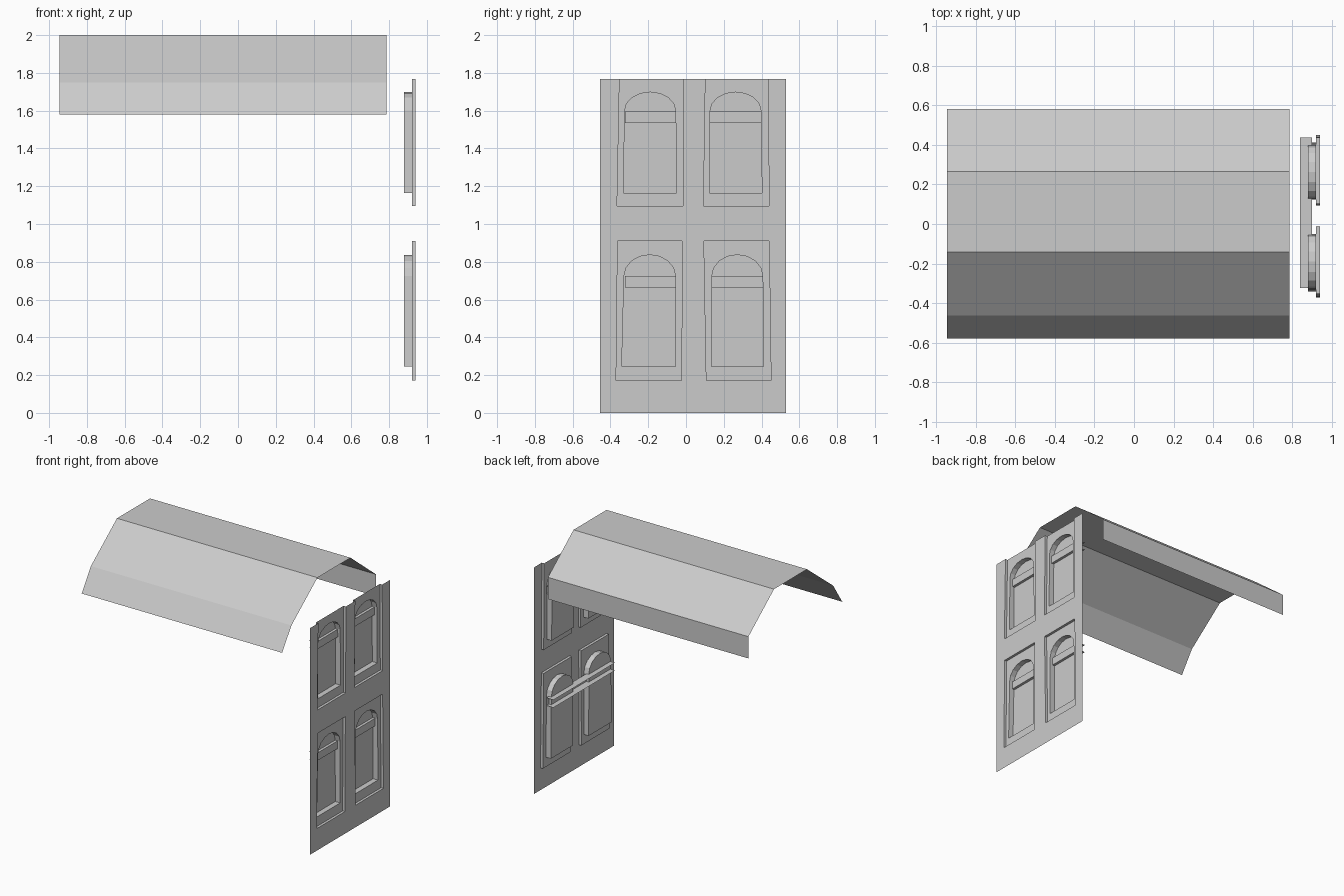
import bpy, bmesh, math

if "Cube" in bpy.data.objects:
    bpy.data.objects.remove(bpy.data.objects["Cube"])

FRONT_X, PANEL_X, PANE_X = 0.94, 0.92, 0.878   # door face, recessed panel, window pane


def finish(name, bm):
    bmesh.ops.remove_doubles(bm, verts=bm.verts, dist=0.0004)
    me = bpy.data.meshes.new(name)
    bm.to_mesh(me)
    bm.free()
    ob = bpy.data.objects.new(name, me)
    bpy.context.collection.objects.link(ob)
    return ob


def sheet(bm, x, loops):
    """Flat sheet at x from an outline loop followed by hole loops (y, z)."""
    edges = []
    for loop in loops:
        vs = [bm.verts.new((x, y, z)) for y, z in loop]
        edges += [bm.edges.new((a, b)) for a, b in zip(vs, vs[1:] + vs[:1])]
    bmesh.ops.triangle_fill(bm, use_beauty=True, use_dissolve=False,
                            edges=edges, normal=(1, 0, 0))


def wall(bm, x0, x1, path, closed=True):
    """Band joining a (y, z) path at x0 to the same path at x1."""
    a = [bm.verts.new((x0, y, z)) for y, z in path]
    b = [bm.verts.new((x1, y, z)) for y, z in path]
    n = len(path)
    for i in range(n if closed else n - 1):
        j = (i + 1) % n
        bm.faces.new((a[i], a[j], b[j], b[i]))


def along_axis(name, profile, axis, lo, hi):
    """Open sheet profile swept along the x or y axis."""
    bm = bmesh.new()
    def place(p, t):
        return (t, p[0], p[1]) if axis == 'x' else (p[0], t, p[1])
    a = [bm.verts.new(place(p, lo)) for p in profile]
    b = [bm.verts.new(place(p, hi)) for p in profile]
    for i in range(len(profile) - 1):
        bm.faces.new((a[i], b[i], b[i + 1], a[i + 1]))
    return finish(name, bm)


def arch(bl, br, tl, tr, bottom, spring, top, steps=8):
    """Window outline: straight sides with a flattened round top."""
    c, r = (tl + tr) / 2, (tr - tl) / 2
    pts = [(bl, bottom), (br, bottom)]
    for i in range(steps + 1):
        t = math.pi * i / steps
        pts.append((c + r * math.cos(t), spring + (top - spring) * math.sin(t)))
    return pts


# Roof: thin folded sheet, open at both ends
along_axis("roof", [(-0.577, 1.58), (-0.463, 1.75), (-0.142, 2.0),
                    (0.265, 2.0), (0.58, 1.75), (0.58, 1.58)], 'x', -0.945, 0.785)

# Recesses, bottom-right round to bottom-left via top: tl, bl, br, tr
TOP = 1.767
upper = [[(-0.352, TOP), (-0.365, 1.094), (-0.016, 1.094), (-0.013, TOP)],
         [(0.103, TOP), (0.093, 1.094), (0.440, 1.094), (0.434, TOP)]]
lower = [[(-0.362, 0.911), (-0.370, 0.172), (-0.024, 0.172), (-0.020, 0.911)],
         [(0.095, 0.911), (0.108, 0.172), (0.450, 0.172), (0.440, 0.911)]]
windows = [arch(-0.330, -0.050, -0.325, -0.055, 1.163, 1.600, 1.698),
           arch(0.124, 0.402, 0.128, 0.397, 1.163, 1.600, 1.698),
           arch(-0.340, -0.055, -0.328, -0.056, 0.246, 0.725, 0.837),
           arch(0.136, 0.411, 0.137, 0.406, 0.246, 0.725, 0.837)]

# Door face: upper recesses run out through the top edge
bm = bmesh.new()
outline = [(-0.455, 0), (-0.455, TOP)] + upper[0] + upper[1] + [(0.529, TOP), (0.529, 0)]
sheet(bm, FRONT_X, [outline] + lower)
for path in upper:
    wall(bm, FRONT_X, PANEL_X, path, closed=False)
for path in lower:
    wall(bm, FRONT_X, PANEL_X, path)
finish("door", bm)

# Recessed panels with deeper arched windows
for i, (frame, win) in enumerate(zip(upper + lower, windows)):
    bm = bmesh.new()
    sheet(bm, PANEL_X, [frame, win])
    wall(bm, PANEL_X, PANE_X, win)
    sheet(bm, PANE_X, [win])
    finish(f"door_panel_{i + 1}", bm)

# Channel rails behind the windows, open on the inner side
for name, z0, z1 in (("lower_rail", 0.665, 0.725), ("upper_rail", 1.535, 1.595)):
    along_axis(name, [(0.838, z0), (0.899, z0), (0.899, z1), (0.838, z1)],
               'y', -0.322, 0.437)
